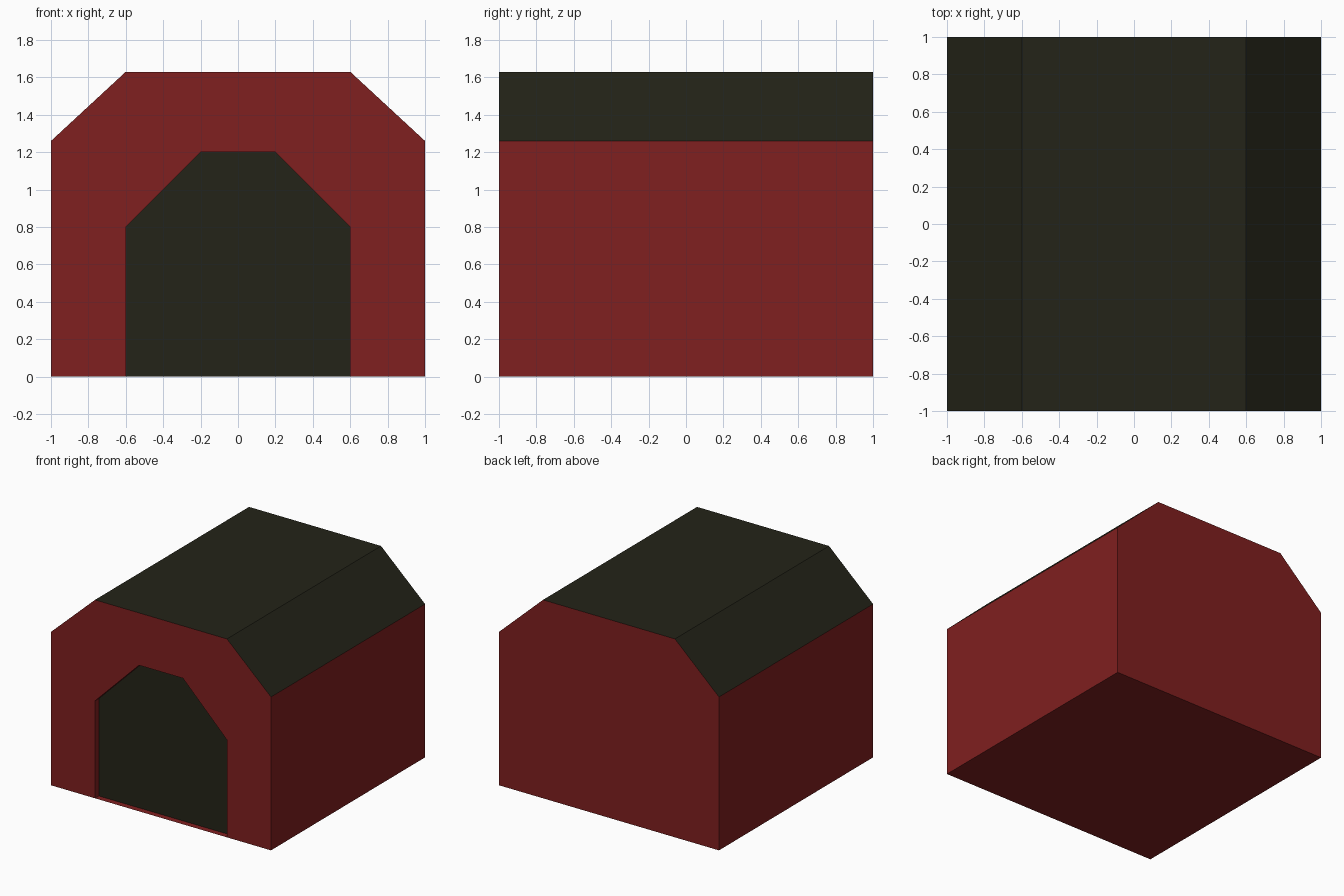
import bpy, bmesh

if "Cube" in bpy.data.objects:
    bpy.data.objects.remove(bpy.data.objects["Cube"])


def material(name, rgb):
    m = bpy.data.materials.new(name)
    m.diffuse_color = (*rgb, 1)
    m.use_nodes = True
    m.node_tree.nodes["Principled BSDF"].inputs["Base Color"].default_value = m.diffuse_color
    return m


RED = material("red_paint", (0.216, 0.014, 0.014))
DARK = material("dark_shingle", (0.017, 0.017, 0.009))

FRONT, BACK, RECESS = -1.0, 1.0, -0.95
# right half of each outline (x, z), mirrored into an open arch
def arch(half):
    return [(-x, z) for x, z in half] + [(x, z) for x, z in reversed(half)]

house = arch([(1.0, 0), (1.0, 1.26), (0.6, 1.63)])
door = arch([(0.6, 0), (0.6, 0.8), (0.2, 1.2)])


def at(outline, y):
    return [(x, y, z) for x, z in outline]


def strips(outline, y0, y1):
    """Quads sweeping an outline along y."""
    a, b = at(outline, y0), at(outline, y1)
    return [[a[i], a[i + 1], b[i + 1], b[i]] for i in range(len(a) - 1)]


def build(name, faces, mat):
    bm = bmesh.new()
    for f in faces:
        bm.faces.new([bm.verts.new(p) for p in f])
    bmesh.ops.remove_doubles(bm, verts=bm.verts, dist=1e-5)
    mesh = bpy.data.meshes.new(name)
    bm.to_mesh(mesh)
    bm.free()
    mesh.materials.append(mat)
    obj = bpy.data.objects.new(name, mesh)
    bpy.context.collection.objects.link(obj)
    return obj


shell = strips(house, FRONT, BACK)

# walls: arched front, back, two sides, floor and the door reveal
front_wall = at(house + door[::-1], FRONT)
back_wall = at(house, BACK)[::1]
floor = [(-1, FRONT, 0), (-1, BACK, 0), (1, BACK, 0), (1, FRONT, 0)]
reveal = [f[::-1] for f in strips(door, FRONT, RECESS)]
build("walls", [front_wall[::-1], back_wall, shell[0][::-1], shell[-1][::-1],
                floor] + reveal[::1], RED)

# roof: two slopes and the flat top
build("roof", [f[::-1] for f in shell[1:-1]], DARK)

# dark panel set back in the doorway
build("doorway", [at(door, RECESS)[::-1]], DARK)

# make normals face outward where the winding is ambiguous
for name, sign in (("walls", 0), ("roof", 1), ("doorway", -1)):
    me = bpy.data.objects[name].data
    bm = bmesh.new()
    bm.from_mesh(me)
    bm.normal_update()
    for f in bm.faces:
        c, n = f.calc_center_median(), f.normal
        inside = FRONT + 1e-3 < c.y < RECESS
        if sign == 1:
            flip = n.z < 0
        elif sign == -1:
            flip = n.y > 0
        elif inside:
            flip = n.x * c.x + n.z * (c.z - 0.6) > 0
        else:
            flip = n.x * c.x + n.y * c.y + n.z * (c.z - 0.6) < 0
        if flip:
            f.normal_flip()
    bm.to_mesh(me)
    bm.free()
